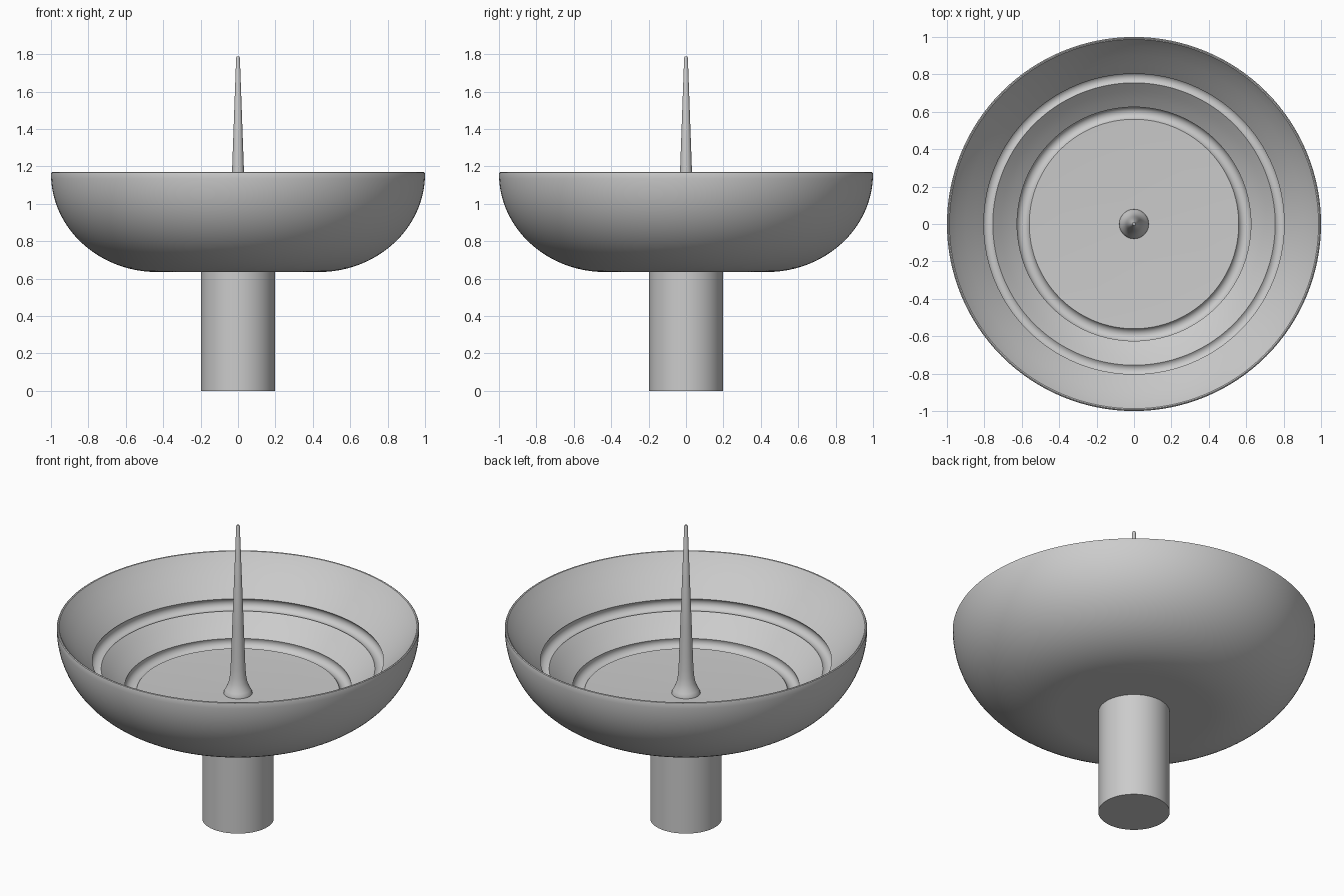
import bpy, bmesh, math
from mathutils import Vector

if "Cube" in bpy.data.objects:
    bpy.data.objects.remove(bpy.data.objects["Cube"])

SEGMENTS = 128

metal = bpy.data.materials.new("plain grey")
metal.diffuse_color = (0.6, 0.6, 0.6, 1.0)
metal.use_nodes = True
metal.node_tree.nodes["Principled BSDF"].inputs["Base Color"].default_value = metal.diffuse_color


def lathe(name, profile):
    """Revolve a (radius, height) profile around z; radius 0 makes a pole."""
    bm = bmesh.new()
    rings = []
    for r, z in profile:
        if r < 1e-6:
            rings.append([bm.verts.new((0, 0, z))] * SEGMENTS)
        else:
            angles = [2 * math.pi * j / SEGMENTS for j in range(SEGMENTS)]
            rings.append([bm.verts.new((r * math.cos(a), r * math.sin(a), z)) for a in angles])
    for low, high in zip(rings, rings[1:]):
        for j in range(SEGMENTS):
            k = (j + 1) % SEGMENTS
            corners = [low[j], low[k], high[k], high[j]]
            bm.faces.new(list(dict.fromkeys(corners)))
    mesh = bpy.data.meshes.new(name)
    bm.to_mesh(mesh)
    bm.free()
    mesh.materials.append(metal)
    obj = bpy.data.objects.new(name, mesh)
    bpy.context.collection.objects.link(obj)
    bpy.ops.object.select_all(action='DESELECT')
    obj.select_set(True)
    bpy.context.view_layer.objects.active = obj
    bpy.ops.object.shade_smooth_by_angle(angle=math.radians(35))
    return obj


def groove(outer, inner, steps=12):
    """Half-round channel sunk into the wall between two edge points."""
    a, b = Vector(outer), Vector(inner)
    mid, u = (a + b) / 2, (a - b) / 2
    n = Vector((u.y, -u.x))
    angles = [math.pi * i / steps for i in range(steps + 1)]
    return [tuple(mid + u * math.cos(t) + n * math.sin(t)) for t in angles]


# Stem: plain round post
lathe("stem", [(0, 0), (0.197, 0), (0.197, 0.637)])

# Bowl: elliptical outside, rounded lip, sloping inside with two grooves
bowl = [(0.195, 0.635)]
for i in range(33):
    t = math.pi / 2 * i / 32
    bowl.append((0.43 + 0.57 * math.sin(t), 1.16 - 0.525 * math.cos(t)))
bowl += [(0.998, 1.167), (0.993, 1.17), (0.987, 1.168), (0.98, 1.158),
         (0.95, 1.12), (0.90, 1.064), (0.85, 1.012)]
bowl += groove((0.803, 0.963), (0.755, 0.912))
bowl += [(0.71, 0.871), (0.665, 0.834)]
bowl += groove((0.625, 0.805), (0.56, 0.775))
bowl += [(0.40, 0.768), (0.07, 0.765)]
lathe("bowl", bowl)

# Spike: flared foot tapering to a small blunt tip
lathe("spike", [(0.079, 0.764), (0.078, 0.775), (0.070, 0.79), (0.060, 0.81),
                (0.051, 0.835), (0.045, 0.87), (0.041, 0.92), (0.038, 1.0),
                (0.032, 1.17), (0.010, 1.78), (0.007, 1.787), (0, 1.787)])
